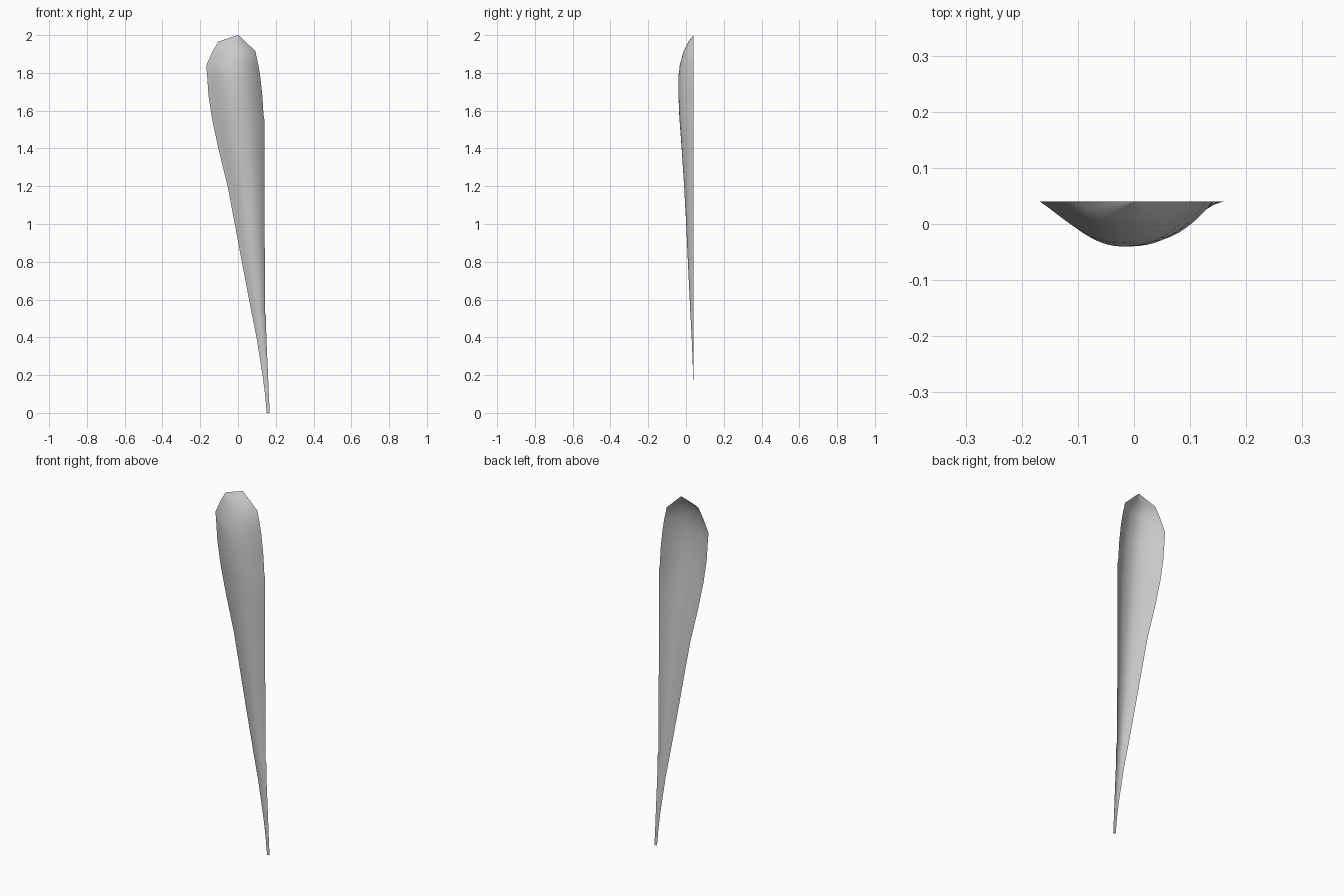
import bpy, bmesh, math

# Cross-sections up the blade: z, left x, right x, front-most y
ROWS = [
    (0.00, 0.152, 0.168, 0.040), (0.10, 0.143, 0.163, 0.0395), (0.20, 0.130, 0.159, 0.038),
    (0.40, 0.098, 0.150, 0.030), (0.51, 0.076, 0.148, 0.024), (0.53, 0.072, 0.143, 0.023),
    (0.80, 0.020, 0.142, 0.010), (1.00, -0.017, 0.141, 0.001), (1.20, -0.055, 0.141, -0.010),
    (1.40, -0.104, 0.140, -0.023), (1.55, -0.136, 0.140, -0.034), (1.58, -0.141, 0.135, -0.036),
    (1.68, -0.156, 0.129, -0.040), (1.78, -0.163, 0.118, -0.040), (1.84, -0.168, 0.108, -0.033),
    (1.915, -0.134, 0.092, -0.013), (1.965, -0.105, 0.040, 0.012), (2.00, -0.003, 0.003, 0.040),
]
SEG = 24
BACK = 0.04

# Open, trough-shaped blade shell
bm = bmesh.new()
rings = []
for z, xl, xr, yf in ROWS:
    mid, half = (xl + xr) / 2, (xr - xl) / 2
    ring = []
    for i in range(SEG + 1):
        t = -1 + 2 * i / SEG
        bulge = math.cos(t * math.pi / 2) ** 1.1 if -1 < t < 0 else 1 - abs(t) ** 2.4
        ring.append(bm.verts.new((mid + half * t, BACK - (BACK - yf) * bulge, z)))
    rings.append(ring)
for a, b in zip(rings, rings[1:]):
    for i in range(SEG):
        bm.faces.new((a[i], a[i + 1], b[i + 1], b[i]))

mesh = bpy.data.meshes.new("blade_shell")
bm.to_mesh(mesh)
bm.free()
blade = bpy.data.objects.new("blade_shell", mesh)
bpy.context.collection.objects.link(blade)
for p in mesh.polygons:
    p.use_smooth = True
